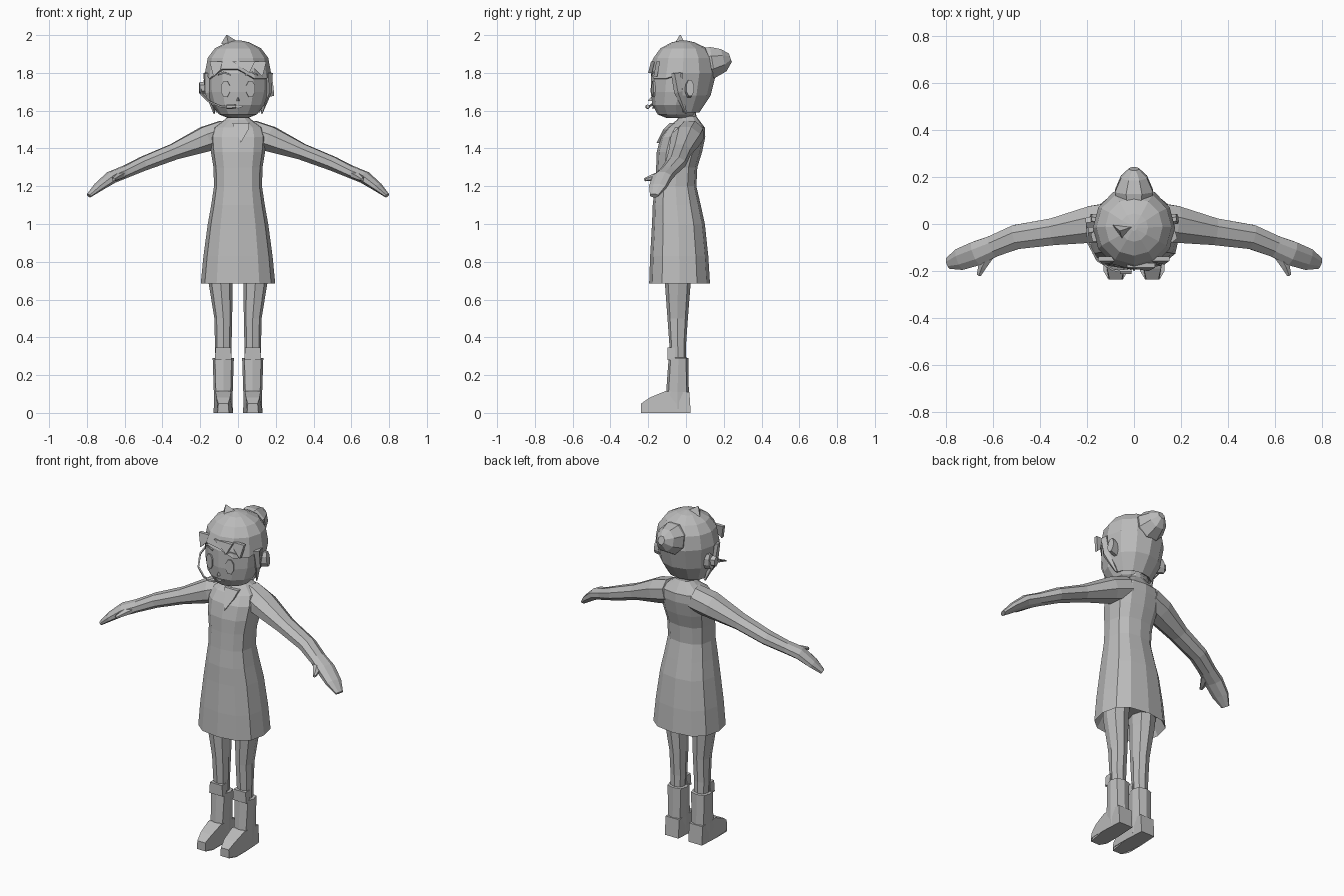
import bpy, bmesh, math
from mathutils import Vector

grey = bpy.data.materials.new("plain grey")
grey.diffuse_color = (0.5, 0.5, 0.5, 1)


def finish(name, bm):
    bmesh.ops.recalc_face_normals(bm, faces=bm.faces)
    me = bpy.data.meshes.new(name)
    bm.to_mesh(me)
    bm.free()
    me.materials.append(grey)
    ob = bpy.data.objects.new(name, me)
    bpy.context.collection.objects.link(ob)
    return ob


def skin(rings, cap_start=True, cap_end=True):
    """Join equal-length point rings into a faceted skin."""
    bm = bmesh.new()
    vs = [[bm.verts.new(p) for p in r] for r in rings]
    n = len(vs[0])
    for a, b in zip(vs, vs[1:]):
        for i in range(n):
            j = (i + 1) % n
            bm.faces.new((a[i], a[j], b[j], b[i]))
    if cap_start:
        bm.faces.new(vs[0])
    if cap_end:
        bm.faces.new(vs[-1])
    return bm


def stack(levels, n=12, power=1.0, cx=0.0):
    """Horizontal rings from (z, half width, front y, back y)."""
    rings = []
    for z, rx, y0, y1 in levels:
        ring = []
        for i in range(n):
            a = 2 * math.pi * i / n
            c, s = math.cos(a), math.sin(a)
            c = math.copysign(abs(c) ** power, c)
            s = math.copysign(abs(s) ** power, s)
            ring.append((cx + rx * c, (y0 + y1) / 2 + (y1 - y0) / 2 * s, z))
        rings.append(ring)
    return rings


def tube(name, path, n=8, side=1):
    """Tube along (x, y, z, horizontal radius, vertical radius)."""
    pts = [Vector((side * p[0], p[1], p[2])) for p in path]
    rings = []
    for k, p in enumerate(pts):
        d = (pts[min(k + 1, len(pts) - 1)] - pts[max(k - 1, 0)]).normalized()
        u = d.cross(Vector((0, 0, 1)))
        u = u.normalized() if u.length > 0.01 else Vector((1, 0, 0))
        v = u.cross(d).normalized()
        ring = []
        for i in range(n):
            a = 2 * math.pi * (i + 0.5) / n
            ring.append(p + u * math.cos(a) * path[k][3] + v * math.sin(a) * path[k][4])
        rings.append(ring)
    return finish(name, skin(rings))


def plate(name, pts, thick):
    """Flat outline in x-z following given y, thickened backwards."""
    return finish(name, skin([pts, [(x, y + thick, z) for x, y, z in pts]]))


# dress with neck, and a raised lining inside the hem
finish("dress_and_neck", skin(stack([
    (0.76, 0.16, -0.16, 0.09), (0.685, 0.197, -0.195, 0.127), (0.83, 0.183, -0.19, 0.118),
    (1.0, 0.16, -0.18, 0.10), (1.1, 0.142, -0.176, 0.078), (1.2, 0.127, -0.165, 0.055),
    (1.3, 0.13, -0.158, 0.06), (1.38, 0.143, -0.155, 0.085), (1.46, 0.15, -0.135, 0.102),
    (1.51, 0.135, -0.10, 0.10), (1.55, 0.075, -0.05, 0.07), (1.57, 0.05, -0.035, 0.055),
    (1.62, 0.048, -0.035, 0.05)], 12, 0.8)))

# collar flap
plate("collar_flap", [(-0.03, -0.085, 1.535), (0.06, -0.085, 1.535), (0.055, -0.12, 1.5),
                      (0.015, -0.155, 1.43)], 0.03)

# head
finish("head", skin(stack([
    (1.56, 0.05, -0.10, 0.03), (1.58, 0.10, -0.15, 0.05), (1.63, 0.14, -0.178, 0.07),
    (1.70, 0.16, -0.187, 0.12), (1.80, 0.165, -0.185, 0.145), (1.90, 0.12, -0.13, 0.10)])))

# hair cap, open around the face
bm = skin(stack([
    (1.59, 0.115, -0.10, 0.07), (1.68, 0.158, -0.17, 0.13), (1.80, 0.175, -0.196, 0.16),
    (1.88, 0.16, -0.172, 0.145), (1.93, 0.122, -0.135, 0.112), (1.962, 0.06, -0.075, 0.045),
    (1.972, 0.012, -0.03, 0.0)]), cap_start=False)
front = [f for f in bm.faces
         if f.calc_center_median().z < 1.79 and f.calc_center_median().y < -0.04]
bmesh.ops.delete(bm, geom=front, context='FACES')
for v in bm.verts:
    if abs(v.co.z - 1.80) < 0.01 and v.co.y < -0.08:
        v.co.z += 0.02 if -0.12 < v.co.x < 0.05 else -0.03
hair = finish("hair_cap", bm)
mod = hair.modifiers.new("thickness", 'SOLIDIFY')
mod.thickness = 0.015
mod.offset = -1

# bun and cowlick
tube("hair_bun", [(0, 0.09, 1.85, 0.075, 0.085), (0, 0.14, 1.855, 0.088, 0.09),
                  (0, 0.20, 1.868, 0.06, 0.065), (0, 0.235, 1.88, 0.022, 0.025)])
finish("cowlick", skin([[(-0.09, -0.005, 1.955), (0.0, -0.01, 1.965), (-0.05, -0.065, 1.95)],
                        [(-0.062, -0.028, 2.0), (-0.056, -0.028, 2.0), (-0.06, -0.033, 2.0)]]))

# fringe locks
for x, w, tip, lean in [(-0.10, 0.05, 1.78, -0.03), (0.03, 0.06, 1.80, 0.03), (0.10, 0.05, 1.78, 0.03)]:
    y = -0.02 - 0.178 * math.sqrt(1 - (x / 0.178) ** 2)
    plate("fringe_lock", [(x - w, y + 0.01, 1.86), (x + w, y + 0.01, 1.86),
                          (x + lean, y - 0.005, tip)], 0.02)

# mouth and nose
plate("mouth", [(-0.03, -0.175, 1.622), (0, -0.18, 1.612), (0.03, -0.175, 1.622),
                (0, -0.18, 1.627)], 0.009)
finish("nose", skin([[(-0.01, -0.18, 1.65), (0.01, -0.18, 1.65), (0, -0.18, 1.675)],
                     [(-0.002, -0.2, 1.652), (0.002, -0.2, 1.652), (0, -0.2, 1.656)]]))

# headset earpiece, boom and microphone
tube("headset_earpiece", [(-0.165, 0.01, 1.72, 0.03, 0.035), (-0.205, 0.005, 1.72, 0.024, 0.03)], 6)
tube("headset_boom", [(x, y, z, 0.006, 0.006) for x, y, z in [
    (-0.2, 0.0, 1.715), (-0.195, -0.08, 1.69), (-0.155, -0.155, 1.65),
    (-0.09, -0.195, 1.622), (-0.045, -0.203, 1.618)]], 4)
tube("microphone", [(-0.06, -0.203, 1.62, 0.012, 0.012), (-0.01, -0.203, 1.622, 0.011, 0.011)], 6)

for s in (-1, 1):
    # eyes, brows, ears and side locks
    tube("eye", [(0.065, -0.168, 1.715, 0.026, 0.045), (0.067, -0.177, 1.715, 0.026, 0.045)], 8, s)
    tube("brow", [(0.04, -0.182, 1.79, 0.005, 0.005), (0.075, -0.176, 1.802, 0.005, 0.006),
                  (0.105, -0.155, 1.79, 0.004, 0.004)], 4, s)
    tube("ear", [(0.14, 0.015, 1.715, 0.025, 0.05), (0.185, 0.022, 1.72, 0.022, 0.045)], 8, s)
    tube("side_lock", [(0.16, -0.05, 1.80, 0.025, 0.03), (0.157, -0.04, 1.70, 0.02, 0.025),
                       (0.125, 0.0, 1.585, 0.004, 0.006)], 5, s)

    # arm with hand, and thumb
    tube("arm", [(0.07, 0.025, 1.48, 0.075, 0.075), (0.17, 0.0, 1.45, 0.085, 0.072),
                 (0.34, -0.032, 1.382, 0.062, 0.046), (0.5, -0.055, 1.32, 0.056, 0.04),
                 (0.6, -0.095, 1.275, 0.05, 0.034), (0.67, -0.125, 1.247, 0.056, 0.034),
                 (0.74, -0.15, 1.195, 0.05, 0.024), (0.79, -0.168, 1.15, 0.025, 0.012)], 8, s)
    tube("thumb", [(0.62, -0.13, 1.26, 0.03, 0.022), (0.645, -0.18, 1.245, 0.02, 0.017),
                   (0.66, -0.218, 1.235, 0.01, 0.009)], 6, s)

    # leg
    finish("leg", skin(stack([(0.25, 0.04, -0.08, 0.0), (0.36, 0.044, -0.088, 0.0),
                              (0.5, 0.047, -0.098, 0.01)], 8, 0.85, s * 0.078)
                       + stack([(0.69, 0.064, -0.112, 0.025), (0.82, 0.07, -0.12, 0.04)],
                               8, 0.85, s * 0.092)))

    # boot shaft with a folded top
    finish("boot_shaft", skin(stack([(0.02, 0.05, -0.11, 0.022), (0.11, 0.05, -0.105, 0.015),
                                     (0.29, 0.056, -0.092, 0.012), (0.292, 0.044, -0.085, 0.005)],
                                    8, 0.7, s * 0.078)))
    plate("shin_flap", [(s * 0.078 - 0.045, -0.098, 0.28), (s * 0.078 + 0.045, -0.098, 0.28),
                        (s * 0.078 + 0.04, -0.098, 0.345), (s * 0.078 - 0.04, -0.098, 0.345)], 0.04)

    # foot: side outline (y, z, half width) closed across its width
    foot = [(0.025, 0.0, 0.045), (-0.1, 0.0, 0.052), (-0.2, 0.0, 0.052), (-0.237, 0.0, 0.03),
            (-0.237, 0.05, 0.026), (-0.19, 0.082, 0.036), (-0.11, 0.115, 0.042), (0.018, 0.11, 0.045)]
    finish("foot", skin([[(s * 0.078 + e * w, y, z) for y, z, w in foot] for e in (-1, 1)]))
